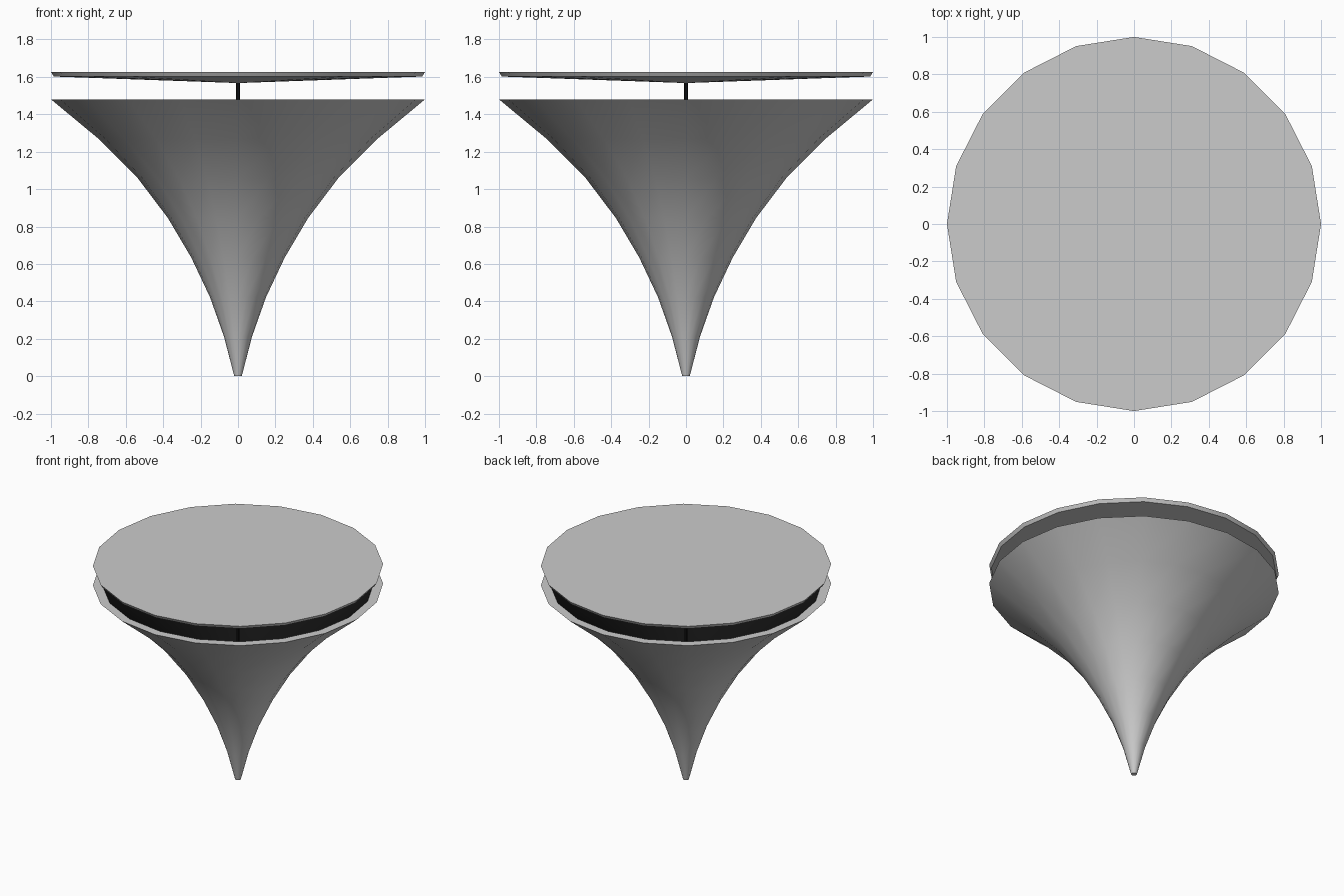
import bpy, bmesh
from math import sin, cos, pi, radians

if "Cube" in bpy.data.objects:
    bpy.data.objects.remove(bpy.data.objects["Cube"])

black = bpy.data.materials.new("black")
black.diffuse_color = (0.006, 0.006, 0.006, 1)
black.use_nodes = True
black.node_tree.nodes["Principled BSDF"].inputs["Base Color"].default_value = black.diffuse_color


def lathe(name, profile, sides=20, closed=False, inner_from=None, mat=None):
    """Revolve (radius, z) points about z; segments from inner_from on use the second slot."""
    bm = bmesh.new()
    rings = []
    for r, z in profile:
        if r == 0:
            rings.append([bm.verts.new((0, 0, z))] * sides)
        else:
            rings.append([bm.verts.new((r * cos(2 * pi * i / sides), r * sin(2 * pi * i / sides), z))
                          for i in range(sides)])
    pairs = list(zip(rings, rings[1:]))
    if closed:
        pairs.append((rings[-1], rings[0]))
    for k, (a, b) in enumerate(pairs):
        for i in range(sides):
            j = (i + 1) % sides
            face = bm.faces.new(dict.fromkeys((a[i], a[j], b[j], b[i])))
            if inner_from is not None and inner_from <= k < len(profile) - 1:
                face.material_index = 1
    bmesh.ops.recalc_face_normals(bm, faces=bm.faces)
    mesh = bpy.data.meshes.new(name)
    bm.to_mesh(mesh)
    bm.free()
    obj = bpy.data.objects.new(name, mesh)
    bpy.context.collection.objects.link(obj)
    if inner_from is not None:
        mesh.materials.append(None)
    if mat:
        mesh.materials.append(mat)
    bpy.ops.object.select_all(action='DESELECT')
    obj.select_set(True)
    bpy.context.view_layer.objects.active = obj
    bpy.ops.object.shade_smooth_by_angle(angle=radians(30))
    return obj


# Flared horn: grey outside and rim, black inside
radii = [0.02, 0.075, 0.15, 0.25, 0.375, 0.535, 0.745, 1.0]
outer = [(r, 1.48 * i / 7) for i, r in enumerate(radii)]
inner = [(r * 0.935, z) for r, z in reversed(outer[1:])]
lathe("horn", [(0, 0)] + outer + inner + [(0, 0.05)], inner_from=len(outer) + 1, mat=black)

# Thin central rod carrying the lid
lathe("rod", [(0, 0.06), (0.01, 0.06), (0.01, 1.58), (0, 1.58)], sides=8, mat=black)

# Lid with flat top and shallow conical underside
lathe("lid", [(0, 1.567), (0.985, 1.602), (1.0, 1.627), (0, 1.627)])
